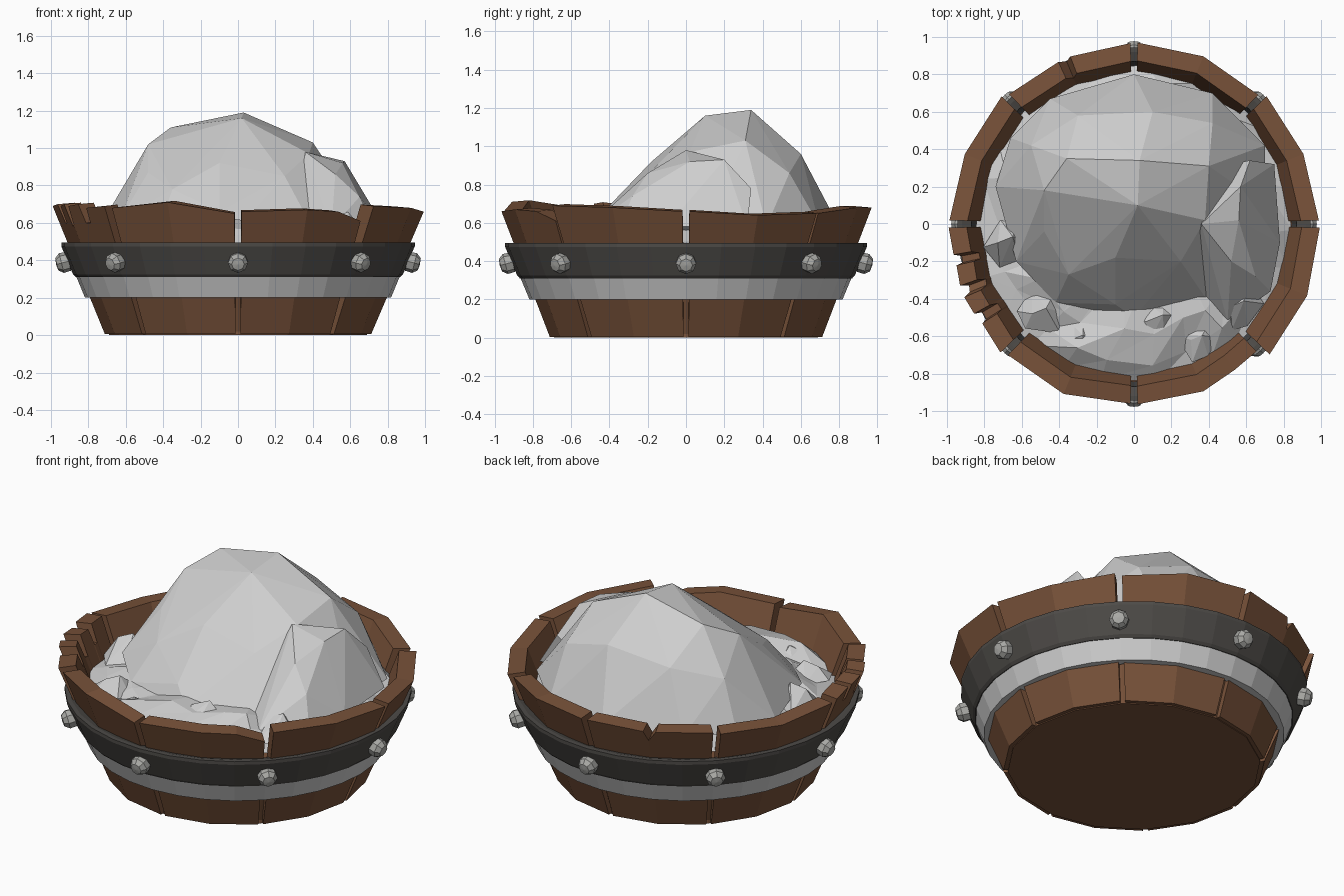
import bpy
import bmesh
import random
from math import sin, cos, pi, radians
from mathutils import Vector, Matrix

random.seed(4)
cube = bpy.data.objects.get("Cube")
if cube:
    bpy.data.objects.remove(cube, do_unlink=True)


def material(name, red, green, blue):
    mat = bpy.data.materials.new(name)
    mat.use_nodes = True
    colour = (red, green, blue, 1)
    mat.diffuse_color = colour
    shader = mat.node_tree.nodes["Principled BSDF"]
    shader.inputs["Base Color"].default_value = colour
    shader.inputs["Roughness"].default_value = 0.8
    return mat


wood = material("brown wood", .19, .085, .042)
iron = material("dark iron", .075, .07, .064)
steel = material("rivet steel", .4, .4, .38)
pale = material("pale grey", .62, .62, .62)


def finish(name, bm, mat, matrix=None):
    bmesh.ops.recalc_face_normals(bm, faces=bm.faces[:])
    mesh = bpy.data.meshes.new(name)
    bm.to_mesh(mesh)
    bm.free()
    mesh.materials.append(mat)
    obj = bpy.data.objects.new(name, mesh)
    if matrix:
        obj.matrix_world = matrix
    bpy.context.collection.objects.link(obj)
    return obj


def lathe(name, profile, sides, mat, closed=False, matrix=None):
    """Turn a (radius, height) profile around the z axis."""
    bm = bmesh.new()
    rings = []
    for i in range(sides):
        a = 2 * pi * i / sides
        rings.append([bm.verts.new((r * cos(a), r * sin(a), z)) for r, z in profile])
    count = len(profile)
    for i in range(sides):
        here, there = rings[i], rings[(i + 1) % sides]
        for j in range(count if closed else count - 1):
            k = (j + 1) % count
            bm.faces.new((here[j], there[j], there[k], here[k]))
    bmesh.ops.remove_doubles(bm, verts=bm.verts[:], dist=.0005)
    return finish(name, bm, mat, matrix)


def hull(name, points, mat):
    """Faceted lump around a few corner points."""
    bm = bmesh.new()
    for p in points:
        bm.verts.new(p)
    result = bmesh.ops.convex_hull(bm, input=bm.verts[:])
    spare = set(result["geom_interior"] + result["geom_unused"])
    bmesh.ops.delete(bm, geom=[v for v in spare if isinstance(v, bmesh.types.BMVert)],
                     context="VERTS")
    return finish(name, bm, mat)


def stave(name, start, tops, offset):
    """Two-facet plank; tops is a list of (fraction along plank, height)."""
    gap = 1.1
    angles = [radians(start + d) for d in (gap, 22.5, 45 - gap)]
    corners = [Vector((cos(a), sin(a), 0)) for a in angles]
    bm = bmesh.new()
    columns = []
    for f, top in tops:
        if f <= .5:
            way = corners[0].lerp(corners[1], f * 2)
        else:
            way = corners[1].lerp(corners[2], f * 2 - 1)
        column = []
        for z, depth in ((.005, 0), (top, 0), (top + .008, .1), (.005, .08)):
            radius = .71 + .4 * z - depth + offset * z / .68
            column.append(bm.verts.new(way * radius + Vector((0, 0, z))))
        columns.append(column)
    for a, b in zip(columns, columns[1:]):
        for j in range(4):
            k = (j + 1) % 4
            bm.faces.new((a[j], b[j], b[k], a[k]))
    bm.faces.new(columns[0])
    bm.faces.new(columns[-1])
    finish(name, bm, wood)


# Wooden wall: eight planks, some chipped along the top
broken = [(0, .69), (.2, .7), (.22, .6), (.27, .6), (.28, .69), (.43, .7),
          (.45, .58), (.5, .59), (.52, .69), (.66, .7), (.68, .6), (.74, .6),
          (.75, .68), (1, .69)]
chipped = [(0, .68), (.46, .67), (.5, .61), (.56, .67), (1, .67)]
planks = [
    ([(0, .66), (.5, .64), (1, .65)], .015),
    ([(0, .65), (.5, .68), (1, .68)], -.012),
    (chipped, -.015),
    ([(0, .67), (.5, .66), (1, .68)], .005),
    (broken, .005),
    ([(0, .68), (.5, .71), (1, .65)], -.01),
    ([(0, .66), (.5, .67), (.78, .66), (1, .61)], -.01),
    ([(0, .69), (.5, .68), (1, .66)], .02),
]
for i, (tops, offset) in enumerate(planks):
    stave("plank_%d" % (i + 1), i * 45, tops, offset)

# Floor with a backing wall behind the plank gaps
lathe("tub_floor", [(0, 0), (.69, 0), (.69, .02), (.845, .44), (.8, .44),
                    (.62, .05), (0, .05)], 16, wood)

# Hoops
lathe("pale_hoop", [(.818, .2), (.872, .33), (.84, .33), (.77, .2)], 32, pale, True)
lathe("iron_hoop", [(.84, .31), (.868, .31), (.882, .325), (.945, .475),
                    (.945, .495), (.92, .495), (.87, .48)], 32, iron, True)

# Rivets around the iron hoop
for i in range(8):
    place = (Matrix.Rotation(i * pi / 4, 4, "Z") @ Matrix.Translation((.905, 0, .395))
             @ Matrix.Rotation(pi / 2 + .25, 4, "Y"))
    lathe("rivet_%d" % (i + 1), [(0, 0), (.052, 0), (.054, .04), (.034, .066), (0, .07)],
          8, steel, matrix=place)

# Uneven filling that reaches the wall
bm = bmesh.new()
sides = 22
rings = []
for radius, height, rough in ((.85, .5, .015), (.74, .56, .04), (.58, .6, .04), (.3, .6, 0)):
    ring = []
    for i in range(sides):
        a = 2 * pi * (i + random.uniform(-.25, .25)) / sides
        r = radius + random.uniform(-rough, rough) * .6
        ring.append(bm.verts.new((r * cos(a), r * sin(a),
                                  height + random.uniform(-rough, rough))))
    rings.append(ring)
for outer, inner in zip(rings, rings[1:]):
    for i in range(sides):
        k = (i + 1) % sides
        bm.faces.new((outer[i], outer[k], inner[k]))
        bm.faces.new((outer[i], inner[k], inner[i]))
bm.faces.new(rings[-1])
finish("filling", bm, pale)

# Main mound
hull("mound", [
    (-.36, .35, 1.11), (.03, .34, 1.19), (.02, .1, 1.16), (-.48, .18, 1.02),
    (.4, .31, 1.03), (.38, .02, .97), (-.48, -.04, .87), (-.1, -.18, .92),
    (.25, -.2, .85), (-.35, -.27, .78), (-.1, -.43, .66), (.1, .6, .96),
    (-.3, .58, .92), (.42, .54, .86), (-.55, .42, .86),
    (-.74, .2, .58), (-.63, -.2, .62), (-.42, -.42, .58), (0, -.5, .57),
    (.4, -.42, .57), (.7, .1, .58), (.7, .42, .58), (.42, .7, .58),
    (0, .8, .58), (-.45, .67, .58), (-.66, .46, .58)], pale)

# Jagged shoulder on the left side
hull("shoulder", [
    (.36, 0, .98), (.57, .2, .93), (.56, .02, .92), (.52, -.2, .86),
    (.62, .34, .78), (.65, -.28, .74), (.75, .32, .58), (.78, -.1, .58),
    (.73, -.36, .54), (.5, -.52, .57), (.3, -.32, .6), (.4, .3, .6)], pale)

# Smaller broken lumps around the foot of the mound
lumps = [
    (-.68, -.1, .16, .68), (-.5, -.48, .15, .62), (.12, -.52, .17, .65),
    (.56, -.44, .14, .66), (-.3, -.62, .13, .6), (.34, -.62, .12, .6),
]
for n, (x, y, size, top) in enumerate(lumps):
    points = [(x + size * .2, y + size * .2, top), (x - size * .3, y, top - .03)]
    for i in range(6):
        a = i * pi / 3 + random.uniform(-.3, .3)
        r = size * random.uniform(.75, 1.05)
        points.append((x + r * cos(a), y + r * sin(a), .53))
    hull("lump_%d" % (n + 1), points, pale)
